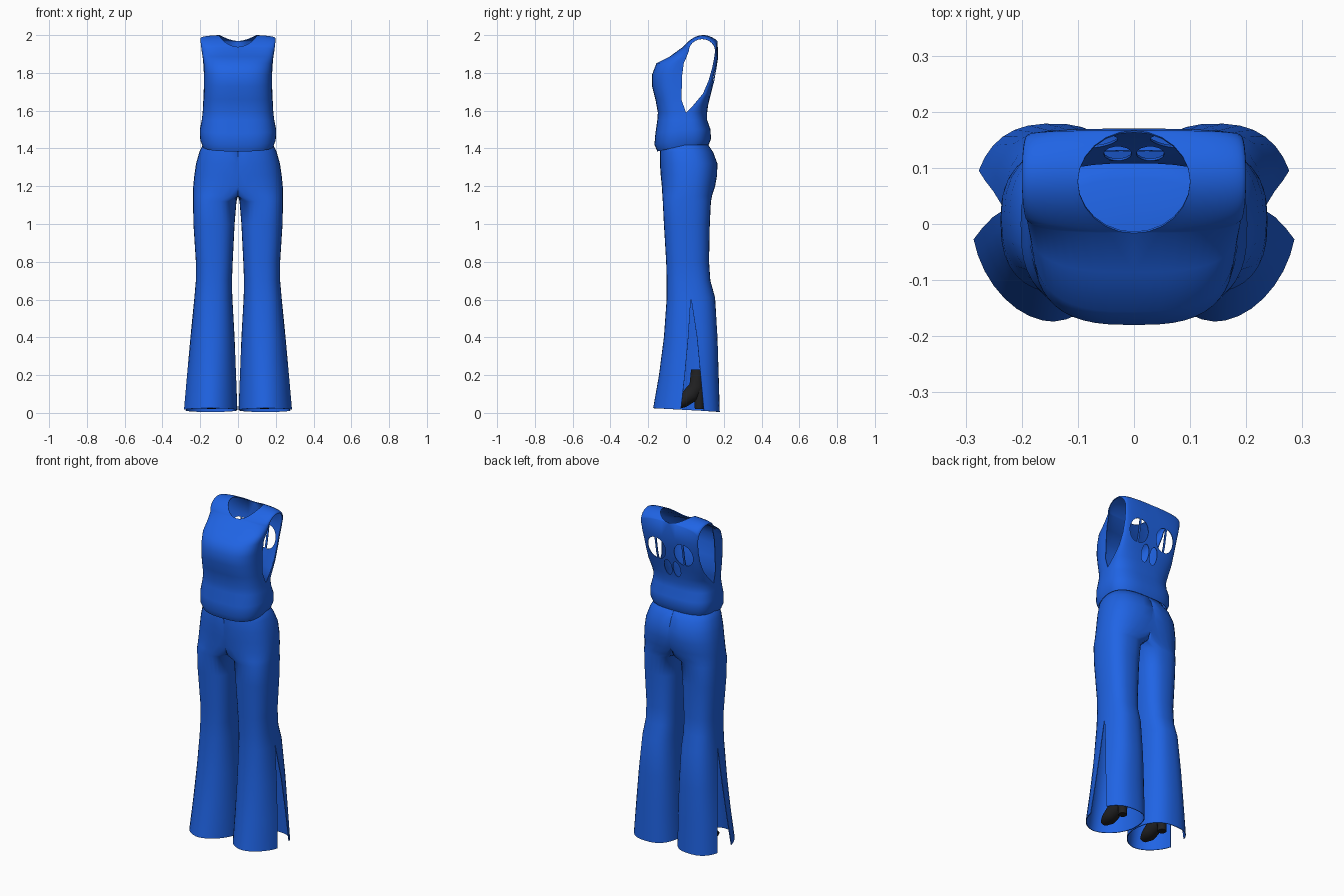
import bpy, bmesh
from math import sin, cos, asin, pi

cube = bpy.data.objects.get("Cube")
if cube:
    bpy.data.objects.remove(cube, do_unlink=True)


def material(name, rgb):
    m = bpy.data.materials.new(name)
    m.use_nodes = True
    m.diffuse_color = (*rgb, 1)
    bsdf = next(n for n in m.node_tree.nodes if n.type == "BSDF_PRINCIPLED")
    bsdf.inputs["Base Color"].default_value = (*rgb, 1)
    return m


BLUE = material("blue cloth", (0.014, 0.127, 0.78))
BLACK = material("black leather", (0.015, 0.015, 0.016))


def power(v, e):
    return abs(v) ** e * (1 if v >= 0 else -1)


def loft(bm, rows, cap=False):
    """Skin faces between rows of points; cap closes both end rows."""
    grid = [[bm.verts.new(p) for p in row] for row in rows]
    for a, b in zip(grid, grid[1:]):
        for i in range(len(a) - 1):
            bm.faces.new((a[i], a[i + 1], b[i + 1], b[i]))
    if cap:
        bm.faces.new(grid[0][:-1])
        bm.faces.new(grid[-1][:-1])


def weld(bm):
    bmesh.ops.remove_doubles(bm, verts=bm.verts, dist=0.0001)


def mirror(bm):
    """Weld one half, drop walls on the centre plane, add the other half."""
    weld(bm)
    walls = [f for f in bm.faces if all(abs(v.co.x) < 0.0001 for v in f.verts)]
    bmesh.ops.delete(bm, geom=walls, context="FACES")
    copy = bmesh.ops.duplicate(bm, geom=bm.verts[:] + bm.edges[:] + bm.faces[:])
    for v in copy["geom"]:
        if isinstance(v, bmesh.types.BMVert):
            v.co.x *= -1
    weld(bm)


def make(bm, name, mat):
    bmesh.ops.recalc_face_normals(bm, faces=bm.faces)
    mesh = bpy.data.meshes.new(name)
    bm.to_mesh(mesh)
    bm.free()
    mesh.materials.append(mat)
    obj = bpy.data.objects.new(name, mesh)
    bpy.context.collection.objects.link(obj)
    return obj


def activate(obj):
    bpy.ops.object.select_all(action="DESELECT")
    obj.select_set(True)
    bpy.context.view_layer.objects.active = obj


def smooth(obj):
    activate(obj)
    bpy.ops.object.shade_smooth_by_angle(angle=0.9)


def thicken(obj):
    mod = obj.modifiers.new("cloth thickness", "SOLIDIFY")
    mod.thickness = 0.004
    mod.offset = 0
    activate(obj)
    bpy.ops.object.modifier_apply(modifier=mod.name)


# Top: half rows run up the front, over the shoulder and down the back
def top_row(zc, ze, w, yc, ye, inner=0, e=0.7, n=12):
    """Arc from centre (yc, zc), or neck half width inner, to side (ye, ze)."""
    t0 = asin((max(inner, 0) / w) ** (1 / e))
    row = []
    for i in range(n + 1):
        t = t0 + (pi / 2 - t0) * i / n
        k = max(cos(t), 0) ** e if i < n else 0
        row.append((w * sin(t) ** e, ye + (yc - ye) * k, ze + (zc - ze) * k))
    return row


# Waist: front z, side z, half width, front y, back y
waist = [(1.385, 1.42, .187, -.15, .118), (1.42, 1.45, .198, -.165, .13),
         (1.48, 1.5, .2, -.16, .128), (1.55, 1.55, .19, -.15, .11),
         (1.59, 1.59, .185, -.147, .11)]
# Chest and back beside the armholes: z, half width, centre y, side y
chest = [(1.66, .18, -.16, -.025), (1.73, .178, -.178, -.022),
         (1.79, .178, -.178, -.02), (1.85, .18, -.155, -.012),
         (1.885, .185, -.085, .003)]
back = [(1.88, .185, .168, .15), (1.83, .18, .16, .14), (1.76, .178, .148, .12),
        (1.69, .18, .13, .09), (1.63, .183, .115, .04)]

rows = [top_row(zf, ze, w, yf, 0) for zf, ze, w, yf, yb in waist]
rows += [top_row(z, z, w, yc, ye) for z, w, yc, ye in chest]
for i in range(13):      # round neckline and shoulder
    s, c = sin(pi * i / 12), cos(pi * i / 12)
    rows.append(top_row(1.952 - .016 * c + .046 * s * s, 1.915 + .064 * s, .19 + .008 * s,
                        .075 - .09 * c, .085 - .07 * c, .1 * s))
rows += [top_row(z, z, w, yc, ye) for z, w, yc, ye in back]
rows += [top_row(ze, ze, w, yb, 0) for zf, ze, w, yf, yb in reversed(waist)]
bm = bmesh.new()
loft(bm, rows)
mirror(bm)
top = make(bm, "sleeveless_top", BLUE)
thicken(top)

# Cut-outs in the back: split ovals on each side, a small pair below
cut = bmesh.new()


def oval(cx, cz, rx, rz, sweep, n=14):
    """Prism with an oval outline; a sweep of pi makes half an oval."""
    angles = [sweep * (i / n - 0.5) for i in range(n + (sweep < 6))]
    face = cut.faces.new([cut.verts.new((cx + rx * cos(a), .03, cz + rz * sin(a)))
                          for a in angles])
    ext = bmesh.ops.extrude_face_region(cut, geom=[face])
    bmesh.ops.translate(cut, vec=(0, .27, 0),
                        verts=[g for g in ext["geom"] if isinstance(g, bmesh.types.BMVert)])


for side in (-1, 1):
    for half in (-1, 1):
        oval(side * .09 + half * .006, 1.79, half * .055, .067, pi)
    oval(side * .029, 1.68, .025, .05, 2 * pi)
cutter = make(cut, "back_cutter", BLUE)
cutter.hide_render = True
mod = top.modifiers.new("back openings", "BOOLEAN")
mod.operation, mod.solver, mod.object = "DIFFERENCE", "EXACT", cutter
activate(top)
bpy.ops.object.modifier_apply(modifier=mod.name)
bpy.data.objects.remove(cutter, do_unlink=True)
smooth(top)

# Trousers: one leg lofted from hem to waist, split at the outer side;
# the last two rows close the waist inside the top
# (z, inner x, outer x, front y, back y)
leg = [(.015, .005, .287, -.172, .177), (.2, .012, .269, -.141, .171),
       (.4, .02, .25, -.115, .165), (.61, .032, .229, -.1, .152),
       (.7, .034, .221, -.1, .127), (.8, .03, .221, -.103, .12),
       (1, .02, .234, -.115, .124), (1.12, .01, .236, -.121, .13),
       (1.15, -.07, .236, -.123, .136), (1.2, -.15, .235, -.126, .152),
       (1.26, -.2, .229, -.132, .163), (1.32, -.21, .22, -.136, .164),
       (1.38, -.2, .203, -.136, .142), (1.43, -.178, .178, -.13, .108),
       (1.44, -.15, .15, -.11, .08), (1.445, 0, 0, -.01, -.01)]


def leg_row(z, xi, xo, yf, yb, n=32):
    gap = max(0, (.61 - z) / .6)
    a0, a1 = .47 * gap, .2 * gap
    cx, rx, cy, ry = (xi + xo) / 2, (xo - xi) / 2, (yf + yb) / 2, (yb - yf) / 2
    row = []
    for i in range(n + 1):
        a = a0 + (2 * pi - a0 - a1) * i / n
        drop = .01 * sin(a) if z < .05 else 0
        e = .8 if sin(a) > 0 else .8 + .3 * gap
        row.append((max(0, cx + rx * power(cos(a), e)),
                    cy + ry * power(sin(a), e), z - drop))
    return row


bm = bmesh.new()
loft(bm, [leg_row(*r) for r in leg])
mirror(bm)
trousers = make(bm, "flared_trousers", BLUE)
thicken(trousers)
smooth(trousers)


# Shoes: ankle to toe, with a block heel
def ring(x, y, z, rx, r, tilt=0, n=14):
    angles = [2 * pi * i / n for i in range(n + 1)]
    return [(x + rx * cos(a), y + r * sin(a) * cos(tilt), z - r * sin(a) * sin(tilt))
            for a in angles]


# y, z, half width, half depth, tilt
foot = [(.062, .23, .035, .036, 0), (.058, .14, .036, .042, .3),
        (.03, .1, .04, .045, .8), (-.015, .065, .045, .038, 1.2),
        (-.05, .045, .045, .025, 1.5), (-.085, .036, .025, .014, 1.57)]
for x, name in ((.14, "left_shoe"), (-.14, "right_shoe")):
    bm = bmesh.new()
    loft(bm, [ring(x, *r) for r in foot], cap=True)
    loft(bm, [ring(x, .07, .02, .024, .024), ring(x, .07, .13, .03, .03)], cap=True)
    weld(bm)
    smooth(make(bm, name, BLACK))
